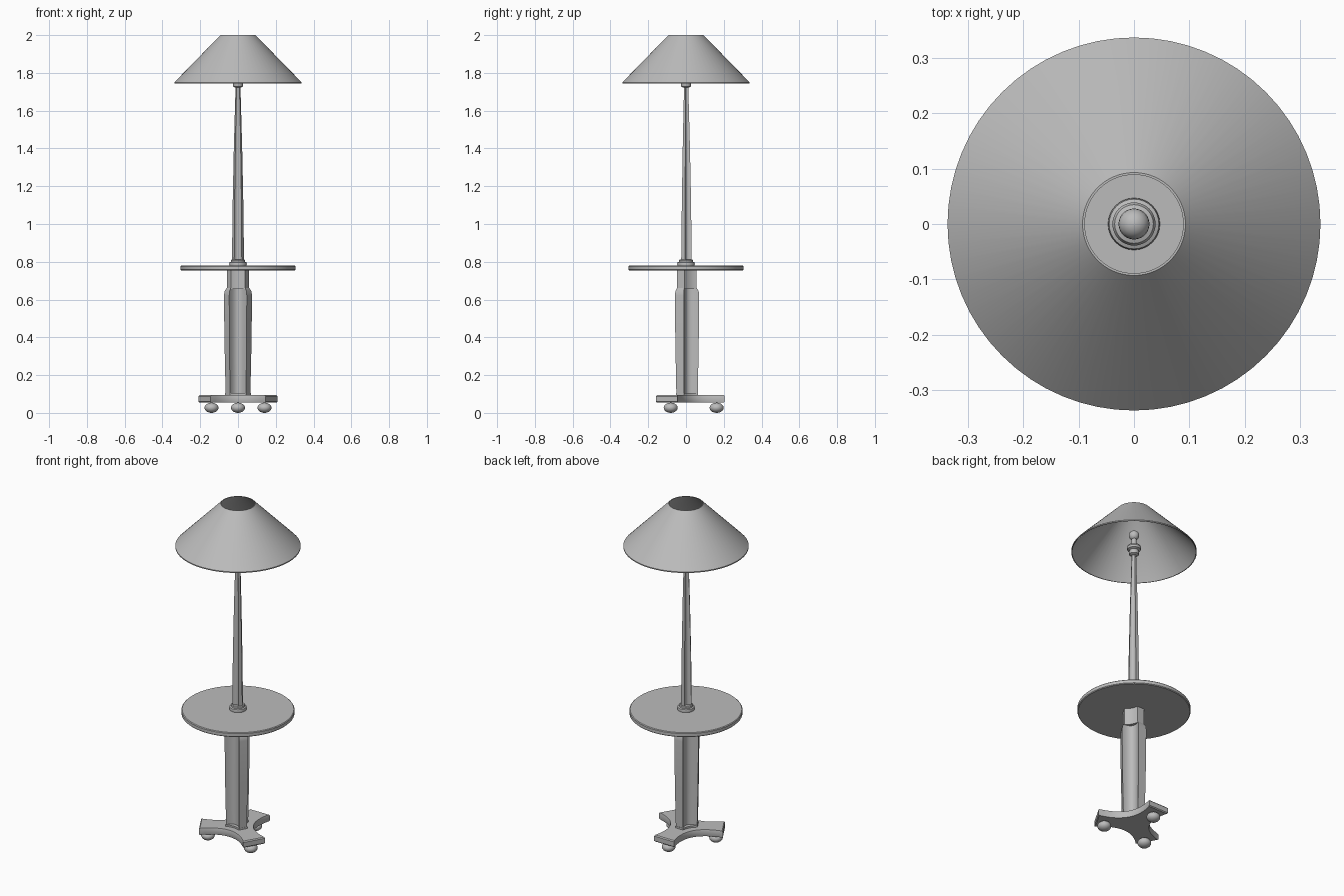
import bpy, bmesh, math
from mathutils import Vector

cube = bpy.data.objects.get("Cube")
if cube:
    bpy.data.objects.remove(cube, do_unlink=True)

grey = bpy.data.materials.new("plain_grey")
grey.use_nodes = True
tone = (0.5, 0.5, 0.5, 1)
grey.diffuse_color = tone
grey.node_tree.nodes["Principled BSDF"].inputs["Base Color"].default_value = tone


def skin(name, rings, capped=True, closed=False):
    """Bridge equal rings of points into one surface."""
    bm = bmesh.new()
    loops = [[bm.verts.new(p) for p in ring] for ring in rings]
    pairs = list(zip(loops, loops[1:]))
    if closed:
        pairs.append((loops[-1], loops[0]))
    for a, b in pairs:
        n = len(a)
        for i in range(n):
            j = (i + 1) % n
            bm.faces.new((a[i], a[j], b[j], b[i]))
    if capped:
        bm.faces.new(loops[0][::-1])
        bm.faces.new(loops[-1])
    bmesh.ops.recalc_face_normals(bm, faces=bm.faces)
    mesh = bpy.data.meshes.new(name)
    bm.to_mesh(mesh)
    bm.free()
    mesh.materials.append(grey)
    ob = bpy.data.objects.new(name, mesh)
    bpy.context.collection.objects.link(ob)
    bpy.ops.object.select_all(action='DESELECT')
    ob.select_set(True)
    bpy.context.view_layer.objects.active = ob
    bpy.ops.object.shade_smooth_by_angle(angle=math.radians(32))
    return ob


def lathe(name, profile, sides=48, centre=(0, 0), closed=False):
    """Turn (radius, height) points about a vertical axis."""
    rings = []
    for r, z in profile:
        turn = [math.tau * i / sides for i in range(sides)]
        rings.append([(centre[0] + r * math.cos(t), centre[1] + r * math.sin(t), z) for t in turn])
    return skin(name, rings, not closed, closed)


def ball(r, h, z, start=-85, end=85, steps=10):
    """Profile of a squashed ball."""
    angles = [math.radians(start + (end - start) * i / steps) for i in range(steps + 1)]
    return [(r * math.cos(a), z + h * math.sin(a)) for a in angles]


def three_arm(z, reach, half, depth, steps=12):
    """Three-armed section with hollow sides between the arms."""
    points = []
    for k in range(3):
        a = math.radians(90 + 120 * k)
        b = a + math.radians(120)
        out_a, out_b = (Vector((math.cos(t), math.sin(t), 0)) for t in (a, b))
        side_a, side_b = (Vector((-v.y, v.x, 0)) for v in (out_a, out_b))
        start = out_a * reach + side_a * half
        end = out_b * reach - side_b * half
        mid = (out_a + out_b).normalized()
        sink = start.dot(mid) - depth
        for i in range(steps + 1):
            t = i / steps
            points.append(start.lerp(end, t) - mid * sink * 4 * t * (1 - t) + Vector((0, 0, z)))
    return points


def column(name, sections):
    return skin(name, [three_arm(*s) for s in sections])


# Base with three ball feet
column("base", [(0.055, 0.2, 0.062, 0.083), (0.06, 0.205, 0.065, 0.085),
                (0.088, 0.205, 0.065, 0.085), (0.094, 0.2, 0.062, 0.083)])
for k, label in enumerate(("back", "right", "left")):
    a = math.radians(90 + 120 * k)
    lathe(label + "_foot", ball(0.037, 0.027, 0.027), 24,
          (0.162 * math.cos(a), 0.162 * math.sin(a)))

# Lower column with hollow panels and rounded shoulders
column("column_plinth", [(0.09, 0.064, 0.025, 0.045), (0.104, 0.064, 0.025, 0.045)])
column("lower_column", [(0.09, 0.062, 0.023, 0.022), (0.35, 0.067, 0.026, 0.022),
                        (0.62, 0.07, 0.028, 0.022), (0.645, 0.067, 0.026, 0.022),
                        (0.66, 0.057, 0.022, 0.022)])
column("column_head", [(0.655, 0.056, 0.022, 0.04), (0.76, 0.056, 0.022, 0.04)])

# Round table and its collar
lathe("table_top", [(0.3, 0.754), (0.304, 0.758), (0.304, 0.776), (0.3, 0.78)], 64)
lathe("table_collar", [(0.045, 0.778), (0.047, 0.788), (0.045, 0.797),
                       (0.038, 0.8), (0.037, 0.808), (0.033, 0.812)], 32)

# Tapering upper pole
column("upper_pole", [(0.8, 0.03, 0.012, 0.013), (1.1, 0.027, 0.01, 0.012),
                      (1.4, 0.021, 0.008, 0.01), (1.73, 0.012, 0.005, 0.006)])

# Lamp holder and bulb
lathe("lamp_holder", [(0.014, 1.722), (0.026, 1.728), (0.028, 1.745), (0.024, 1.753),
                      (0.036, 1.758), (0.039, 1.77), (0.035, 1.78), (0.02, 1.785),
                      (0.014, 1.8), (0.014, 1.828)], 32)
lathe("bulb", ball(0.028, 0.028, 1.846), 24)

# Open conical shade with a thin rim
lathe("shade", [(0.333, 1.744), (0.337, 1.744), (0.337, 1.75), (0.093, 2.0),
                (0.089, 2.0), (0.331, 1.75)], 64, closed=True)
